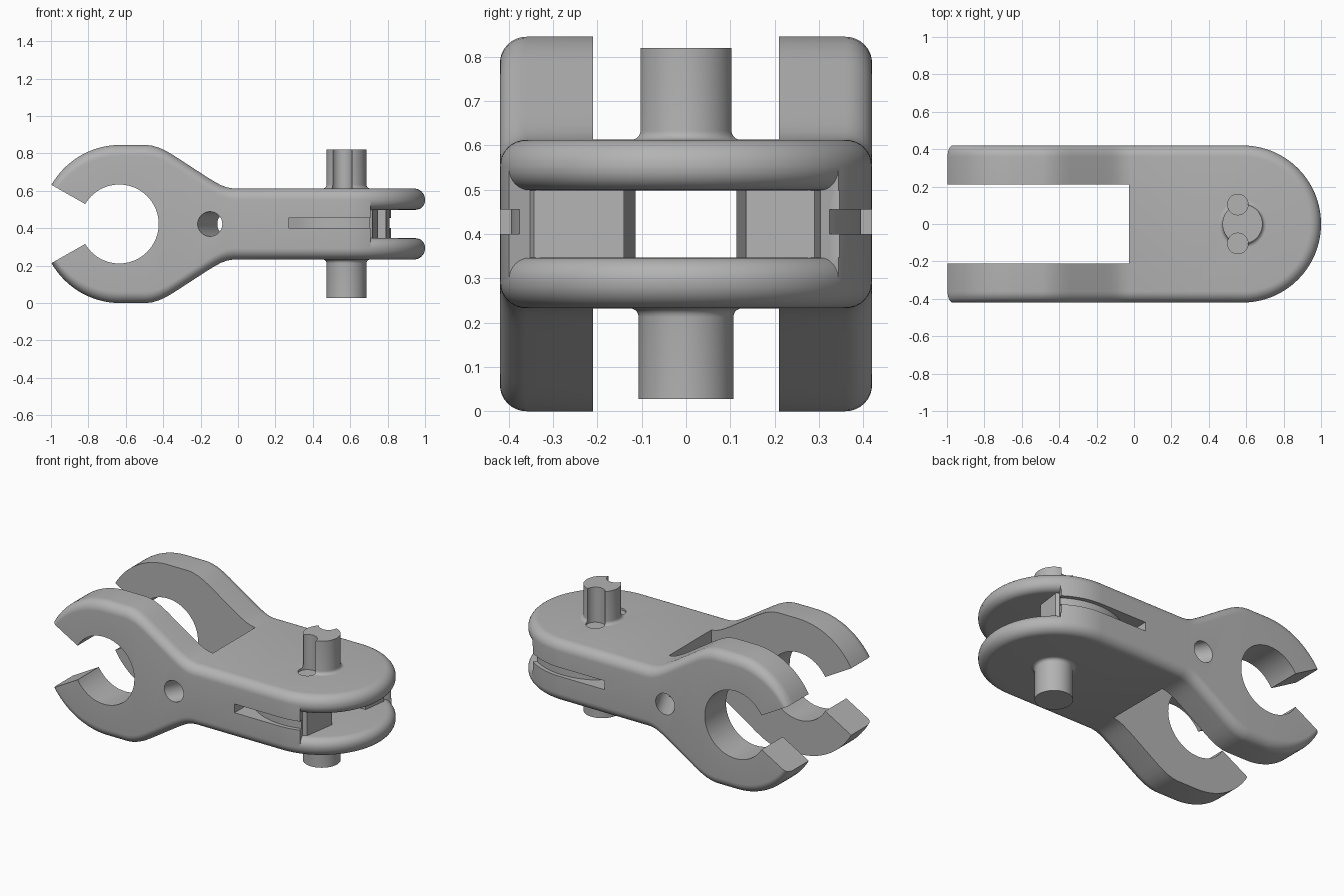
import bpy, bmesh
from math import sin, cos, pi, sqrt, radians
from mathutils import Vector, Matrix

if "Cube" in bpy.data.objects:
    bpy.data.objects.remove(bpy.data.objects["Cube"], do_unlink=True)

ZC = 0.4225      # mid height
W = 0.42         # half width, also nose radius
R = 0.06         # edge rounding
NOSE = 0.58      # centre of nose and pin
SLAB = 0.19      # half height of the flat part

grey = bpy.data.materials.new("plain_grey")
grey.use_nodes = True
COLOUR = (0.45, 0.45, 0.45, 1)
grey.diffuse_color = COLOUR
grey.node_tree.nodes["Principled BSDF"].inputs["Base Color"].default_value = COLOUR


def make(name, bm):
    bmesh.ops.remove_doubles(bm, verts=bm.verts, dist=1e-5)
    bmesh.ops.recalc_face_normals(bm, faces=bm.faces)
    mesh = bpy.data.meshes.new(name)
    bm.to_mesh(mesh)
    bm.free()
    mesh.materials.append(grey)
    ob = bpy.data.objects.new(name, mesh)
    bpy.context.collection.objects.link(ob)
    return ob


def loft(name, rings, caps=(True, True)):
    """Skin closed rings of points into a solid."""
    bm = bmesh.new()
    vs = [[bm.verts.new(p) for p in ring] for ring in rings]
    n = len(vs[0])
    for a, b in zip(vs, vs[1:]):
        for i in range(n):
            j = (i + 1) % n
            bm.faces.new((a[i], a[j], b[j], b[i]))
    for ring, wanted in zip((vs[0], vs[-1]), caps):
        if wanted:
            bm.faces.new(ring)
    return make(name, bm)


def prism_plan(name, pts, lo, hi):
    return loft(name, [[(x, y, z) for x, y in pts] for z in (lo, hi)])


def prism_side(name, pts, lo, hi):
    return loft(name, [[(x, y, z) for x, z in pts] for y in (lo, hi)])


def circle(cx, cy, r, n=64):
    return [(cx + r * cos(2 * pi * i / n), cy + r * sin(2 * pi * i / n)) for i in range(n)]


def cut(ob, cutters):
    bpy.context.view_layer.objects.active = ob
    for c in cutters:
        c.hide_render = True
        m = ob.modifiers.new("cut", 'BOOLEAN')
        m.operation, m.solver, m.object = 'DIFFERENCE', 'EXACT', c
        bpy.ops.object.modifier_apply(modifier=m.name)


def discard(cutters):
    for c in cutters:
        bpy.data.objects.remove(c, do_unlink=True)


def smooth(ob):
    bpy.ops.object.select_all(action='DESELECT')
    ob.select_set(True)
    bpy.context.view_layer.objects.active = ob
    bpy.ops.object.shade_smooth_by_angle(angle=radians(30))


# Body: rounded section lofted along x, then swept round the nose
STEPS = 8
fillet = [(R * (1 - cos(pi / 2 * k / STEPS)), R * (1 - sin(pi / 2 * k / STEPS)))
          for k in range(STEPS + 1)]   # (inset from side, drop from top)


def section(place, h):
    upper = [(inset, h - drop) for inset, drop in fillet]
    half = [(i, -z) for i, z in reversed(upper)] + upper
    right = [place(i, 1) + (ZC + z,) for i, z in half]
    left = [place(i, -1) + (ZC + z,) for i, z in reversed(half)]
    return right + left


outline = []
for k in range(25):                    # round jaw back
    x = -1 + 0.37 * k / 24
    outline.append((x, sqrt(ZC ** 2 - (x + 0.63) ** 2)))
outline += [(-0.49, ZC), (-0.46, 0.419), (-0.42, 0.407), (-0.38, 0.388), (-0.34, 0.364),
            (-0.16, 0.247), (-0.12, 0.223), (-0.09, 0.207), (-0.06, 0.196),
            (-0.025, SLAB), (0.3, SLAB)]
rings = [section(lambda i, s, x=x: (x, s * (W - i)), h) for x, h in outline]
for k in range(33):
    a = pi / 2 * k / 32
    rings.append(section(lambda i, s, a=a: (NOSE + (W - i) * sin(a),
                                            s * (W - i) * cos(a)), SLAB))
body = loft("clamp_body", rings, caps=(True, False))

# Jaw cuts: space between arms, round bore and wedge mouth
cutters = [
    prism_plan("arm_slot", [(-1.2, -0.21), (-0.028, -0.21), (-0.028, 0.21), (-1.2, 0.21)], -1, 2),
    prism_side("bore", circle(-0.635, ZC, 0.211), -1, 1),
    prism_side("mouth", [(-0.63, ZC), (-1.2, ZC + 0.325), (-1.2, ZC - 0.325)], -1, 1),
    # Gap between the plates with a channel through to the arm slot
    prism_plan("plate_gap", [(0.68, -0.6), (1.2, -0.6), (1.2, 0.6), (0.85, 0.6),
                             (0.79, 0.135), (-0.1, 0.112), (-0.1, -0.112), (0.749, -0.14)],
               ZC - 0.076, ZC + 0.076),
]

# Rounded inner rims of the plates
rim = []
for k in range(9):
    a = pi / 2 * k / 8
    rim.append((0.37 + 0.05 * sin(a), 0.076 + 0.05 * (1 - cos(a))))
rim.append((0.47, 0.126))
loop = [(r, h) for r, h in rim] + [(r, -h) for r, h in reversed(rim)]
sweep = []
for k in range(49):
    a = radians(-72 + 127 * k / 48)
    sweep.append([(NOSE + r * cos(a), r * sin(a), ZC + h) for r, h in loop])
cutters.append(loft("rim_flare", sweep))

# Side slits around a round core, and slanted holes through the arms
for s in (-1, 1):
    arc = [(NOSE + 0.395 * cos(radians(d)), s * 0.395 * sin(radians(d)))
           for d in range(141, 39, -3)]
    arc[0] = (0.27, arc[0][1])
    cutters.append(prism_plan("side_slit", arc + [(0.9, s * 0.6), (0.27, s * 0.6)],
                              0.4, 0.455))
    hole = []
    for t in (-0.5, 1.2):
        cx, y = -0.15 + 0.105 * t, s * (0.42 - 0.21 * t)
        hole.append([(x, y, z) for x, z in circle(cx, ZC, 0.066, 40)])
    cutters.append(loft("arm_hole", hole))

# Pin grooves
grooves = [prism_plan("pin_groove", circle(0.555, s * 0.104, 0.055, 40), 0.6, 1)
           for s in (-1, 1)]
cut(body, cutters + grooves)
smooth(body)


# Pin halves with a small flared foot
def pin(name, tip, foot, inside):
    d = 1 if tip > foot else -1
    prof = [(0.125, inside), (0.127, foot)]
    for k in range(1, 6):
        a = pi / 2 * k / 5
        prof.append((0.127 - 0.02 * sin(a), foot + d * 0.02 * (1 - cos(a))))
    prof.append((0.107, tip))
    return loft(name, [[(x, y, z) for x, y in circle(NOSE, 0, r)] for r, z in prof])


upper = pin("upper_pin", 0.82, ZC + SLAB, 0.56)
lower = pin("lower_pin", 0.028, ZC - SLAB, 0.29)
cut(upper, grooves)
for ob in (upper, lower):
    smooth(ob)
discard(cutters + grooves)
